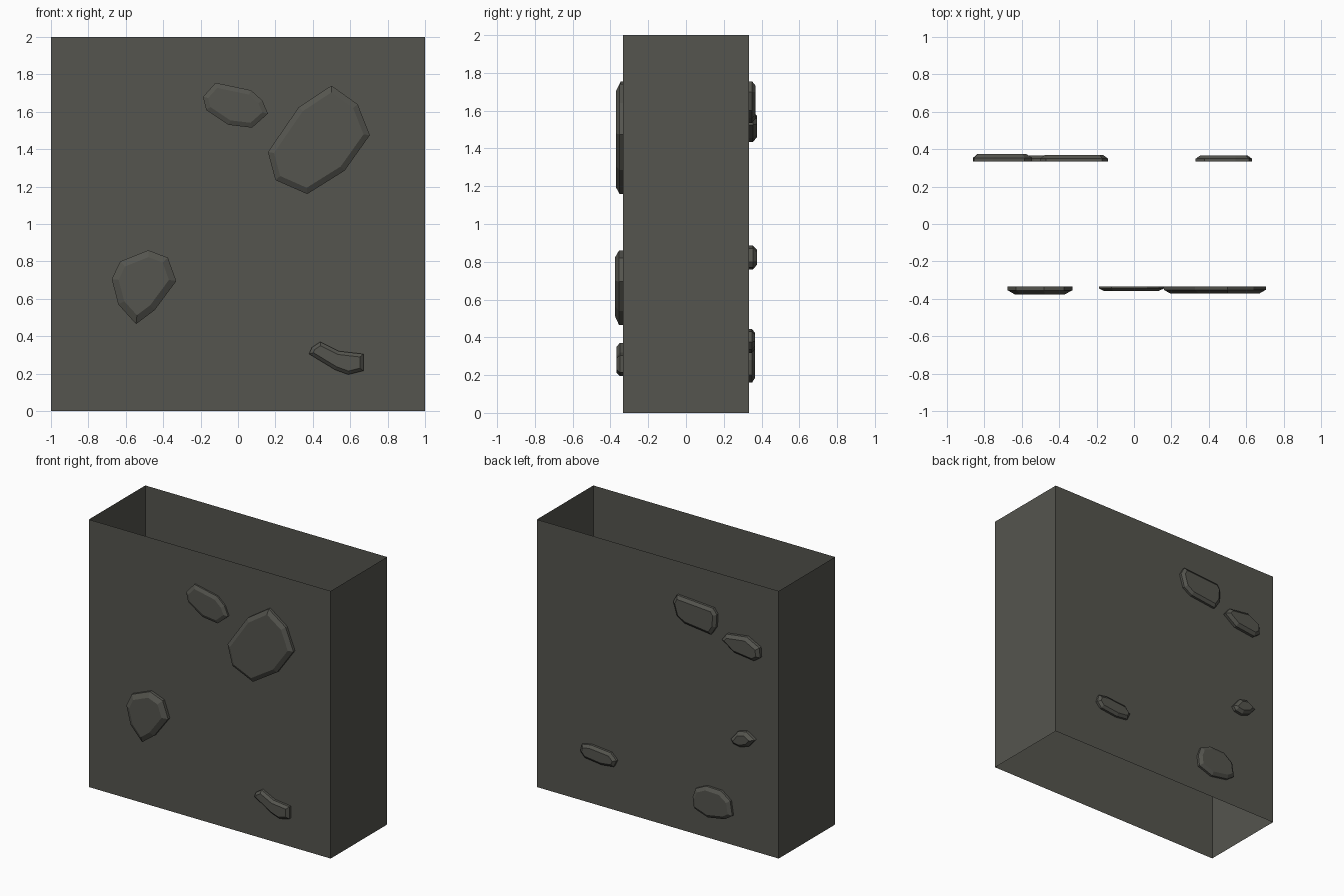
import bpy, bmesh

if "Cube" in bpy.data.objects:
    bpy.data.objects.remove(bpy.data.objects["Cube"])

stone_grey = bpy.data.materials.new("stone grey")
stone_grey.diffuse_color = (0.09, 0.09, 0.077, 1)
stone_grey.use_nodes = True
stone_grey.node_tree.nodes["Principled BSDF"].inputs["Base Color"].default_value = stone_grey.diffuse_color

HALF_DEPTH = 0.333


def finish(bm, name):
    mesh = bpy.data.meshes.new(name)
    bm.to_mesh(mesh)
    bm.free()
    mesh.materials.append(stone_grey)
    obj = bpy.data.objects.new(name, mesh)
    bpy.context.collection.objects.link(obj)
    return obj


# Wall block: four thin sheets, open at top and bottom
bm = bmesh.new()
bmesh.ops.create_cube(bm, size=2)
for v in bm.verts:
    v.co.y *= HALF_DEPTH
    v.co.z += 1
caps = [f for f in bm.faces if abs(f.normal.z) > 0.9]
bmesh.ops.delete(bm, geom=caps, context='FACES_ONLY')
finish(bm, "wall_block")


# Raised stone: outline (x, z) extruded outward, then chamfered to a smaller flat face
def stone(name, side, height, chamfer, outline):
    bm = bmesh.new()
    face = bm.faces.new([bm.verts.new((x, side * HALF_DEPTH, z)) for x, z in outline])
    face.normal_update()
    if face.normal.y * side < 0:
        face.normal_flip()
    top = bmesh.ops.extrude_face_region(bm, geom=[face])["geom"]
    bmesh.ops.translate(bm, vec=(0, side * height * 0.5, 0),
                        verts=[g for g in top if isinstance(g, bmesh.types.BMVert)])
    if face.is_valid:
        bm.faces.remove(face)
    cap = [g for g in top if isinstance(g, bmesh.types.BMFace)]
    bm.normal_update()
    bmesh.ops.inset_region(bm, faces=cap, thickness=chamfer, use_even_offset=True)
    bmesh.ops.translate(bm, vec=(0, side * height * 0.5, 0), verts=cap[0].verts[:])
    bm.normal_update()
    finish(bm, name)


# Front stones
stone("front_large_stone", -1, 0.038, 0.03,
      [(.5, 1.74), (.64, 1.64), (.705, 1.475), (.57, 1.285),
       (.37, 1.16), (.2, 1.235), (.16, 1.385), (.325, 1.625)])
stone("front_top_stone", -1, 0.025, 0.025,
      [(-.12, 1.755), (.07, 1.715), (.13, 1.66), (.16, 1.59),
       (.075, 1.515), (-.05, 1.53), (-.17, 1.61), (-.187, 1.68)])
stone("front_left_stone", -1, 0.043, 0.035,
      [(-.48, .86), (-.375, .82), (-.33, .695), (-.445, .54),
       (-.545, .465), (-.64, .57), (-.675, .705), (-.63, .8)])
stone("front_low_stone", -1, 0.035, 0.018,
      [(.44, .37), (.54, .32), (.67, .305), (.67, .215),
       (.59, .195), (.52, .22), (.38, .305), (.395, .34)])

# Back stones
stone("back_top_stone", 1, 0.035, 0.022,
      [(-.14, 1.7), (-.17, 1.755), (-.47, 1.735), (-.5, 1.695),
       (-.494, 1.6), (-.452, 1.535), (-.237, 1.56), (-.17, 1.6)])
stone("back_upper_stone", 1, 0.042, 0.022,
      [(-.545, 1.525), (-.585, 1.575), (-.75, 1.597), (-.855, 1.543),
       (-.86, 1.47), (-.81, 1.435), (-.643, 1.455)])
stone("back_small_stone", 1, 0.042, 0.022,
      [(-.62, .8), (-.676, .87), (-.743, .887), (-.817, .843),
       (-.768, .785), (-.7, .76), (-.64, .77)])
stone("back_low_stone", 1, 0.033, 0.02,
      [(.63, .375), (.615, .43), (.544, .443), (.378, .428),
       (.33, .381), (.353, .33), (.452, .318), (.593, .335)])
stone("back_bottom_stone", 1, 0.033, 0.025,
      [(-.3, .28), (-.325, .35), (-.41, .39), (-.535, .386), (-.61, .331),
       (-.627, .225), (-.568, .185), (-.425, .16), (-.31, .2)])
